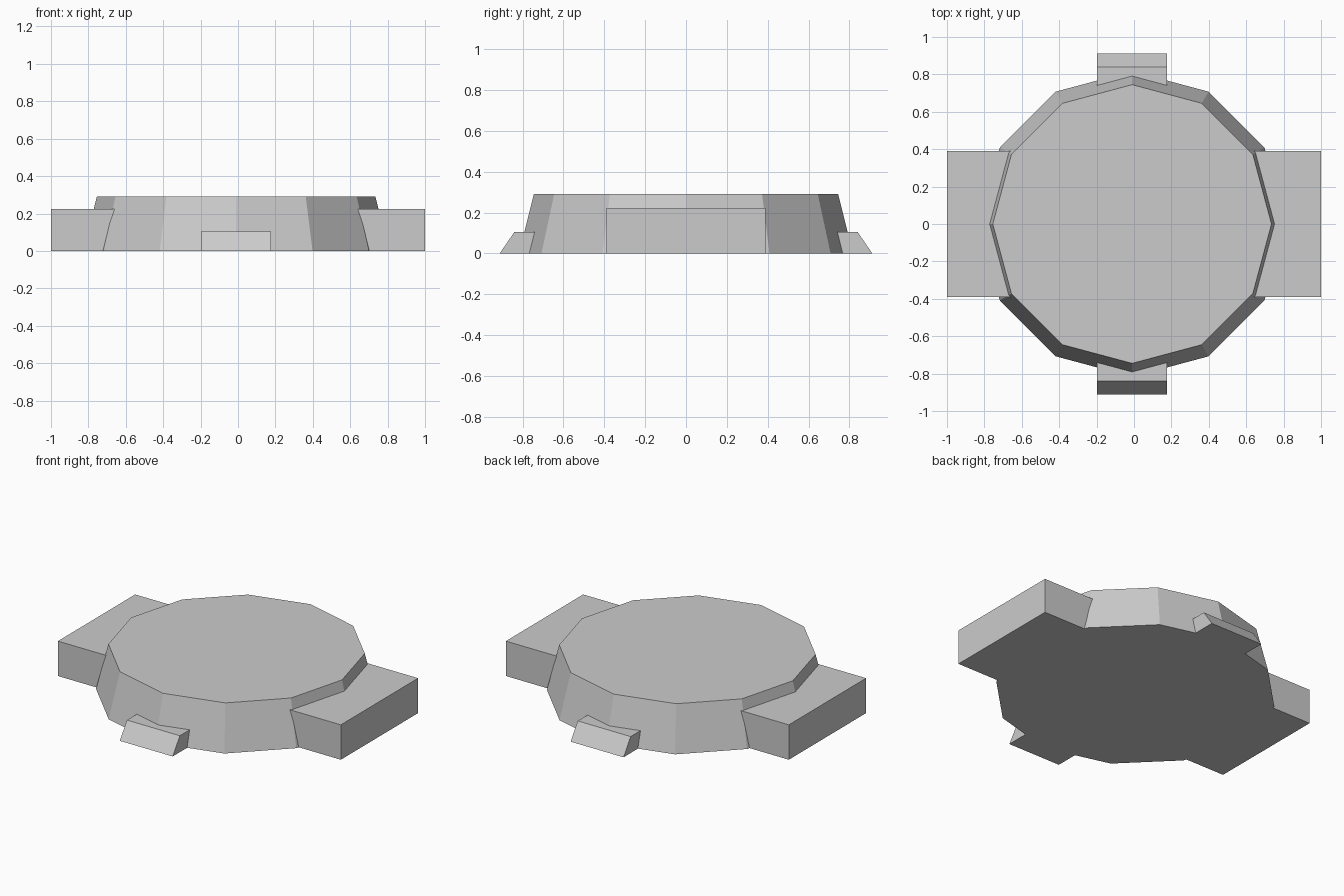
import bpy
import bmesh
from math import sin, cos, pi

cube = bpy.data.objects.get("Cube")
if cube:
    bpy.data.objects.remove(cube, do_unlink=True)

# Single flat colour
grey = bpy.data.materials.new("light_grey")
grey.use_nodes = True
colour = (0.6, 0.6, 0.6, 1)
grey.diffuse_color = colour
grey.node_tree.nodes["Principled BSDF"].inputs["Base Color"].default_value = colour


def loft(name, lower, upper):
    """Closed solid between two matching rings of points."""
    bm = bmesh.new()
    a = [bm.verts.new(p) for p in lower]
    b = [bm.verts.new(p) for p in upper]
    n = len(a)
    bm.faces.new(a)
    bm.faces.new(b)
    for i in range(n):
        j = (i + 1) % n
        bm.faces.new((a[i], a[j], b[j], b[i]))
    bmesh.ops.recalc_face_normals(bm, faces=bm.faces)
    mesh = bpy.data.meshes.new(name)
    bm.to_mesh(mesh)
    bm.free()
    mesh.materials.append(grey)
    obj = bpy.data.objects.new(name, mesh)
    bpy.context.collection.objects.link(obj)
    return obj


def ring(radius, z, sides=12):
    angles = [2 * pi * i / sides for i in range(sides)]
    return [(OFFSET + radius * cos(t), radius * sin(t), z) for t in angles]


OFFSET = -0.01

# Tapered twelve-sided platform
loft("platform", ring(0.817, 0), ring(0.745, 0.29))

# Side blocks, running into the platform
for side, name in ((1, "left_block"), (-1, "right_block")):
    corners = [(side * x, y) for x, y in
               ((0.5, -0.39), (1, -0.39), (1, 0.39), (0.5, 0.39))]
    loft(name, [(x, y, 0) for x, y in corners],
         [(x, y, 0.223) for x, y in corners])

# Sloped steps at front and back
profile = [(0.6, 0), (0.912, 0), (0.84, 0.105), (0.6, 0.105)]
for side, name in ((-1, "front_step"), (1, "back_step")):
    loft(name, [(OFFSET - 0.187, side * y, z) for y, z in profile],
         [(OFFSET + 0.187, side * y, z) for y, z in profile])
